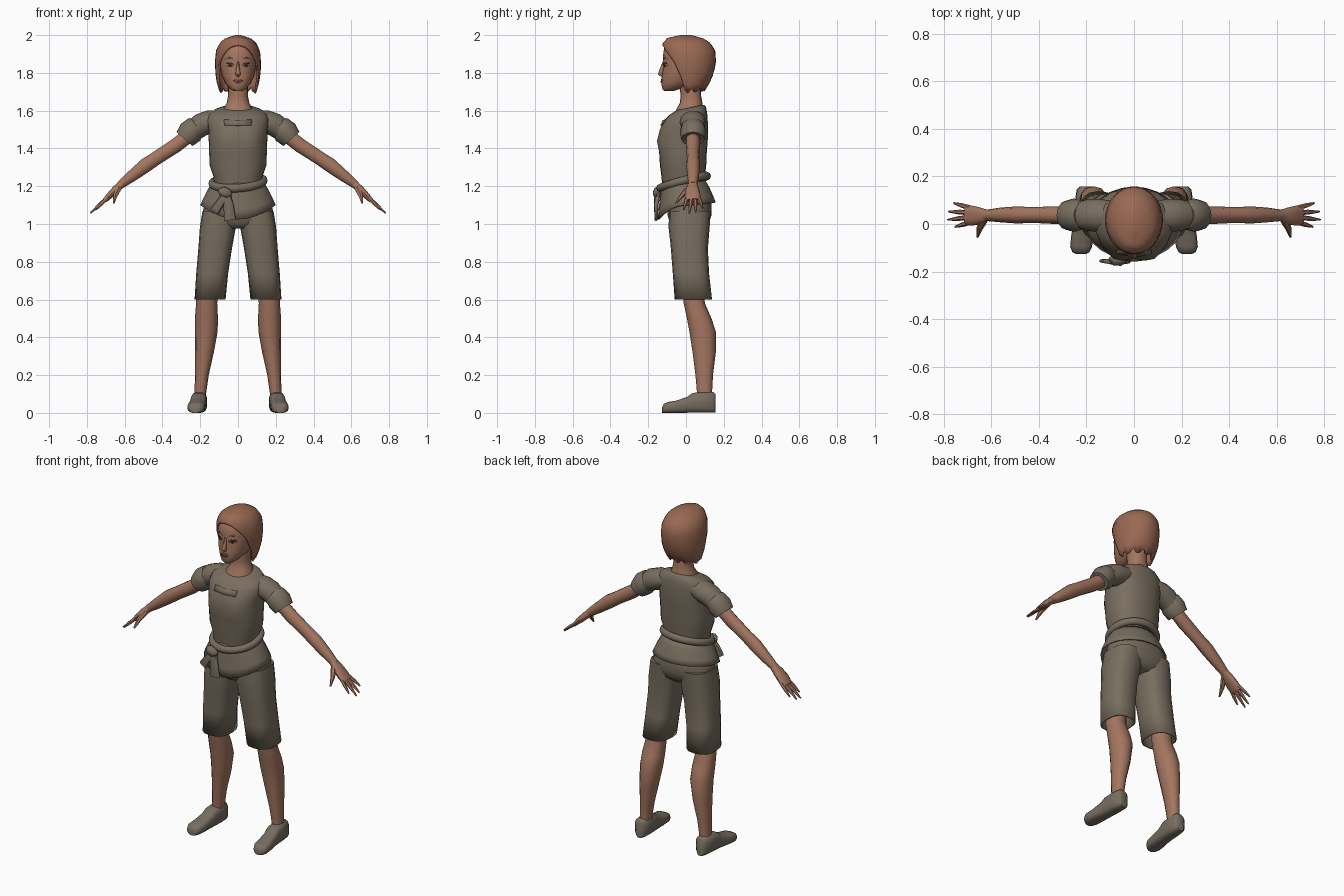
import bpy, bmesh, math
from math import sin, cos, pi
from mathutils import Vector
from mathutils.bvhtree import BVHTree

if "Cube" in bpy.data.objects:
    bpy.data.objects.remove(bpy.data.objects["Cube"], do_unlink=True)
parts = []


def material(name, *rgb):
    m = bpy.data.materials.new(name)
    m.use_nodes = True
    m.diffuse_color = (*rgb, 1)
    m.node_tree.nodes["Principled BSDF"].inputs["Base Color"].default_value = (*rgb, 1)
    return m


SKIN = material("skin", .37, .18, .115)
HAIR = material("hair", .32, .14, .085)
CLOTH = material("cloth", .19, .155, .115)
LEATHER = material("shoe leather", .185, .155, .12)
DARK = material("dark lashes", .05, .03, .025)
WHITE = material("eye grey", .30, .24, .20)
LIPS = material("lips", .29, .11, .08)


def finish(name, bm, mat, mirror=False, solid=0.0):
    bmesh.ops.recalc_face_normals(bm, faces=bm.faces)
    me = bpy.data.meshes.new(name)
    bm.to_mesh(me)
    bm.free()
    me.materials.append(mat)
    ob = bpy.data.objects.new(name, me)
    bpy.context.collection.objects.link(ob)
    if solid:
        ob.modifiers.new("thickness", 'SOLIDIFY').thickness = solid
    if mirror:
        ob.modifiers.new("mirror", 'MIRROR').use_mirror_merge = False
    parts.append(ob)
    return ob


def loft(name, rings, mat, caps=(True, True), **kw):
    """Skin a list of equal-length point rings."""
    bm = bmesh.new()
    rows = [[bm.verts.new(p) for p in r] for r in rings]
    n = len(rows[0])
    for a, b in zip(rows, rows[1:]):
        for i in range(n):
            j = (i + 1) % n
            bm.faces.new((a[i], a[j], b[j], b[i]))
    for row, cap in zip((rows[0], rows[-1]), caps):
        if cap:
            bm.faces.new(row)
    return finish(name, bm, mat, **kw)


def ring(c, u, v, n, p):
    """Superellipse around c with half axes u and v."""
    def f(t):
        return math.copysign(abs(t) ** (2 / p), t)
    return [c + u * f(cos(2 * pi * i / n)) + v * f(sin(2 * pi * i / n)) for i in range(n)]


def stack(rows, n=16, p=2.2):
    """Horizontal rings: (z, half width, front, back) or (z, x0, x1, front, back)."""
    out = []
    for r in rows:
        z, x0, x1, f, b = r if len(r) == 5 else (r[0], -r[1], *r[1:])
        out.append(ring(Vector(((x0 + x1) / 2, (f + b) / 2, z)), Vector(((x1 - x0) / 2, 0, 0)),
                        Vector((0, (b - f) / 2, 0)), n, p))
    return out


def tube(pts, n=10, p=2):
    """Rings along a path of (x, y, z, half depth, half thickness)."""
    cs = [Vector(q[:3]) for q in pts]
    out = []
    for i, q in enumerate(pts):
        d = (cs[min(i + 1, len(cs) - 1)] - cs[max(i - 1, 0)]).normalized()
        v = d.cross(Vector((0, 1, 0))).normalized()
        u = v.cross(d)
        out.append(ring(cs[i], u * q[3], v * q[4], n, p))
    return out


def lerp(table, t):
    for (a, *p), (b, *q) in zip(table, table[1:]):
        if t <= b:
            k = max(0, (t - a) / (b - a))
            return [x + (y - x) * k for x, y in zip(p, q)]
    return table[-1][1:]


def plate(name, outline, target, mat, lift=.003, mirror=False):
    """Thin patch laid on the front of a target part."""
    tree = BVHTree.FromPolygons([v.co for v in target.data.vertices],
                                [p.vertices for p in target.data.polygons])
    bm = bmesh.new()
    mid = [sum(c) / len(outline) for c in zip(*outline)]
    vs = []
    for x, z in [mid] + outline:
        hit = tree.ray_cast(Vector((x, -1, z)), Vector((0, 1, 0)))[0]
        vs.append(bm.verts.new((x, (hit.y if hit else -.1) - lift, z)))
    for i in range(1, len(vs)):
        bm.faces.new((vs[0], vs[i], vs[i % len(outline) + 1]))
    return finish(name, bm, mat, mirror, solid=.003)


def oval(cx, cz, rx, rz, n=10):
    return [(cx + rx * cos(2 * pi * i / n), cz + rz * sin(2 * pi * i / n)) for i in range(n)]


# Shirt body, bust pushed forward, neckline dipping at the front
body = stack([(1.20, .125, -.125, .10), (1.25, .13, -.13, .10), (1.31, .15, -.138, .107),
              (1.38, .153, -.142, .11), (1.44, .155, -.145, .115), (1.50, .158, -.138, .117),
              (1.55, .165, -.115, .115), (1.585, .155, -.088, .112), (1.61, .12, -.065, .105),
              (1.62, .085, -.05, .095)], 24, 2.3)
for row in body:
    for q in row:
        if q.y < -.04:
            q.y -= .018 * math.exp(-((abs(q.x) - .075) / .045) ** 2 - ((q.z - 1.44) / .05) ** 2)
        q.z += max(0, (q.z - 1.57) / .05) * .2 * (q.y - .04)
shirt = loft("shirt", body, CLOTH)
plate("chest_patch", [(-.072, 1.523), (0, 1.521), (.072, 1.523), (.074, 1.553), (0, 1.55), (-.074, 1.553)],
      shirt, CLOTH, lift=.008)

# Sleeves with rolled cuffs
loft("sleeves", tube([(.09, .035, 1.555, .062, .05), (.15, .036, 1.54, .07, .062),
                      (.195, .037, 1.525, .066, .062), (.24, .037, 1.49, .058, .055)], 12),
     CLOTH, mirror=True)
loft("sleeve_cuffs", tube([(.215, .037, 1.528, .05, .05), (.222, .037, 1.52, .062, .057),
                           (.252, .037, 1.485, .07, .068), (.283, .037, 1.45, .062, .056),
                           (.28, .037, 1.453, .045, .042)], 12), CLOTH, mirror=True)

# Arms, hands and fingers
loft("arms", tube([(.24, .037, 1.485, .036, .04), (.33, .037, 1.415, .037, .04),
                   (.43, .038, 1.35, .033, .038), (.49, .038, 1.31, .036, .04),
                   (.56, .038, 1.255, .031, .032), (.625, .036, 1.205, .023, .022)]), SKIN, mirror=True)
loft("palms", tube([(.615, .036, 1.212, .024, .021), (.645, .034, 1.185, .035, .021),
                    (.68, .035, 1.15, .042, .018), (.705, .037, 1.125, .04, .013)], p=2.5),
     SKIN, mirror=True)
for name, y0, x1, y1, z1 in (("index_fingers", .006, .752, -.012, 1.075), ("middle_fingers", .028, .782, .018, 1.057),
                             ("ring_fingers", .048, .778, .052, 1.062), ("little_fingers", .068, .757, .088, 1.085)):
    loft(name, tube([(.69, y0, 1.138, .011, .011), ((.69 + x1) / 2, (y0 + y1) / 2, (1.14 + z1) / 2, .01, .01),
                     (x1, y1, z1, .004, .004)], 6), SKIN, mirror=True)
loft("thumbs", tube([(.632, .015, 1.19, .016, .018), (.65, -.022, 1.15, .012, .013),
                     (.658, -.055, 1.11, .004, .005)], 6), SKIN, mirror=True)

# Flared tunic hem, longer at the front
hem = []
for k in range(5):
    t = k / 4
    row = []
    for i in range(24):
        a = 2 * pi * i / 24
        f = cos(a)                                    # 1 at the front, -1 at the back
        low = 1.10 - .075 * max(0, f) ** 2 + .015 * max(0, -f)
        g = t ** .8
        row.append(Vector(((.128 + .072 * g) * sin(a),
                           -.01 - (.115 + .025 * g) * f if f > 0 else -.01 - (.112 + .055 * g) * f,
                           1.23 + (low - 1.23) * t)))
    hem.append(row)
loft("tunic_hem", hem, CLOTH, caps=(False, False), solid=.008)

# Rope-like belt, knot and hanging tails
sash = []
for i in range(33):
    a = 2 * pi * i / 32
    c = Vector((.137 * sin(a), -.013 - .125 * cos(a), 1.222 - .032 * cos(a) + .06 * .14 * sin(a)))
    out = Vector((sin(a), -cos(a), 0))
    sash.append(ring(c, out * .02, Vector((0, 0, .022)), 8, 2))
loft("belt", sash, CLOTH, caps=(False, False))
loft("belt_knot", tube([(-.10, -.145, 1.18, .01, .012), (-.085, -.15, 1.172, .024, .028),
                        (-.055, -.152, 1.16, .024, .028), (-.035, -.148, 1.155, .01, .012)], 8), CLOTH)
loft("belt_tail_side", tube([(-.05, -.148, 1.165, .013, .02), (-.09, -.158, 1.12, .013, .022),
                             (-.125, -.155, 1.068, .008, .026)], 8, 3), CLOTH)
loft("belt_tail_front", tube([(-.06, -.148, 1.16, .013, .018), (-.05, -.158, 1.10, .012, .027),
                              (-.042, -.158, 1.02, .008, .031)], 8, 3), CLOTH)

# Knee-length trousers
loft("trouser_seat", stack([(1.20, .13, -.10, .10), (1.12, .17, -.10, .135), (1.05, .192, -.098, .136),
                            (1.00, .17, -.085, .12), (.975, .10, -.06, .09)], 20, 2.4), CLOTH)
loft("trouser_legs", stack([(1.07, .0, .188, -.09, .13), (.98, .012, .202, -.092, .125),
                            (.87, .032, .21, -.08, .116), (.74, .052, .221, -.07, .122),
                            (.60, .066, .23, -.06, .138)], 16, 2.6),
     CLOTH, caps=(True, False), mirror=True, solid=.008)

# Lower legs
loft("legs", stack([(.72, .10, .215, -.03, .09), (.58, .11, .222, -.012, .10), (.50, .106, .228, .005, .135),
                    (.43, .108, .228, .018, .158), (.32, .128, .228, .035, .158),
                    (.20, .155, .228, .05, .143), (.11, .168, .23, .058, .138), (.05, .17, .23, .06, .14)], 12),
     SKIN, mirror=True)

# Shoes, sectioned from heel to toe: (y, centre x, half width, height)
shoe = [ring(Vector((x, y, h / 2)), Vector((w, 0, 0)), Vector((0, 0, h / 2)), 14, 3)
        for y, x, w, h in ((.157, .204, .024, .10), (.145, .204, .037, .112), (.09, .206, .043, .112),
                           (.035, .209, .043, .106), (.005, .212, .042, .085), (-.05, .218, .046, .066),
                           (-.095, .222, .046, .058), (-.118, .223, .036, .048), (-.127, .223, .02, .03))]
loft("shoes", shoe, LEATHER, mirror=True)

# Neck and head
loft("neck", stack([(1.58, .08, -.06, .085), (1.61, .078, -.05, .092), (1.64, .06, -.033, .087),
                    (1.68, .052, -.028, .08), (1.76, .055, -.04, .08)]), SKIN)
face = loft("head", stack([(1.703, .022, -.116, -.07), (1.718, .045, -.127, -.02), (1.745, .068, -.13, .05),
                           (1.785, .086, -.128, .09), (1.835, .097, -.12, .11), (1.88, .10, -.123, .12),
                           (1.94, .09, -.115, .11), (1.97, .06, -.08, .07)], 20, 2.15), SKIN)
loft("nose", tube([(0, -.114, 1.86, .008, .006), (0, -.13, 1.81, .013, .011), (0, -.134, 1.794, .014, .014),
                   (0, -.126, 1.784, .008, .009)], 8), SKIN)
plate("upper_lip", [(-.026, 1.758), (0, 1.757), (.026, 1.758), (.01, 1.769), (0, 1.766), (-.01, 1.769)],
      face, LIPS)
plate("lower_lip", [(-.026, 1.758), (-.012, 1.747), (.012, 1.747), (.026, 1.758), (0, 1.756)], face, LIPS, .005)
plate("eyes", oval(.043, 1.842, .02, .008), face, WHITE, mirror=True)
plate("irises", oval(.043, 1.842, .008, .008), face, DARK, .005, True)
plate("lashes", [(.02, 1.843), (.04, 1.849), (.066, 1.846), (.06, 1.853), (.04, 1.855)], face, DARK, .006, True)
plate("eyebrows", [(.02, 1.872), (.045, 1.879), (.072, 1.872), (.045, 1.884)], face, HAIR, mirror=True)

# Bobbed hair: a dome whose lower edge opens around the face
shape = [(1.68, .092, -.07, .085), (1.75, .113, -.09, .127), (1.80, .12, -.11, .148), (1.86, .122, -.126, .159),
         (1.92, .116, -.131, .155), (1.96, .096, -.122, .128), (1.985, .066, -.098, .088), (2.0, .012, -.03, .03)]
edge = [(0, 1.945), (.35, 1.94), (.7, 1.905), (1.0, 1.85), (1.25, 1.72), (1.5, 1.69), (2.2, 1.70), (pi, 1.705)]
dome = []
for k in range(12):
    row = []
    for i in range(32):
        a = 2 * pi * i / 32
        low = lerp(edge, min(a, 2 * pi - a))[0]
        if low < 1.8 and i % 3 == 0:
            low += .022                               # ragged tips
        z = 2 - (2 - low) * (k / 11) ** 1.6
        w, f, b = lerp(shape, z)
        row.append(Vector((w * sin(a), (f + b) / 2 - (b - f) / 2 * cos(a), z)))
    dome.append(row)
loft("hair", dome, HAIR, caps=(True, False), solid=.01)

# Smooth shading with crisp edges
bpy.ops.object.select_all(action='DESELECT')
for ob in parts:
    ob.select_set(True)
bpy.context.view_layer.objects.active = parts[0]
bpy.ops.object.shade_smooth_by_angle(angle=math.radians(50))
